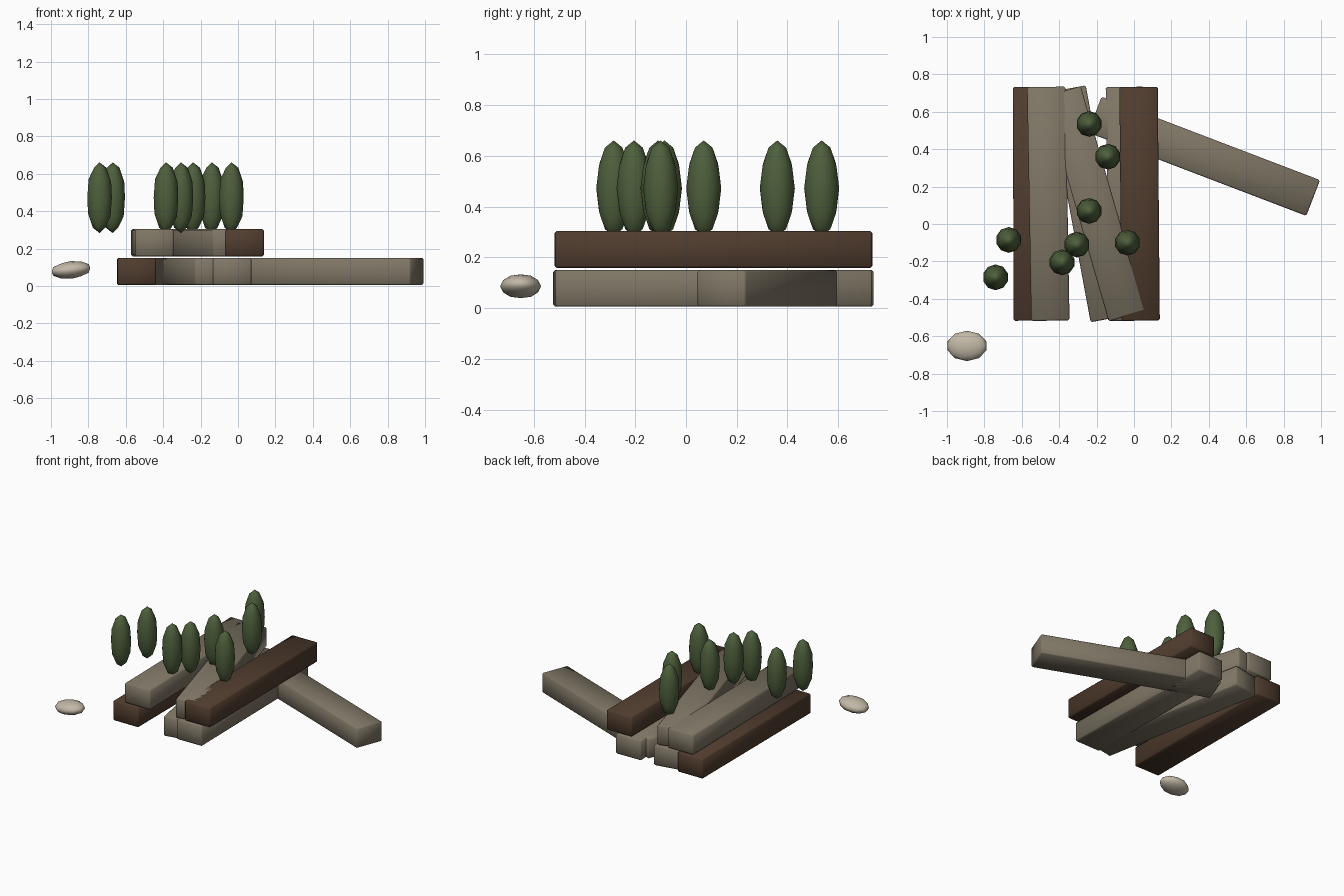
import bpy
from math import radians

cube = bpy.data.objects.get("Cube")
if cube:
    bpy.data.objects.remove(cube, do_unlink=True)


def material(name, rgb):
    mat = bpy.data.materials.new(name)
    mat.use_nodes = True
    colour = (*rgb, 1)
    mat.diffuse_color = colour
    mat.node_tree.nodes["Principled BSDF"].inputs["Base Color"].default_value = colour
    return mat


dark_wood = material("dark_wood", (0.08, 0.045, 0.027))
grey_wood = material("weathered_wood", (0.21, 0.18, 0.13))
leaf = material("leaf_green", (0.075, 0.115, 0.045))
stone = material("pale_stone", (0.54, 0.48, 0.38))


def finish(obj, name, mat):
    obj.name = name
    obj.data.materials.append(mat)
    for poly in obj.data.polygons:
        poly.use_smooth = True
    return obj


# A squared beam, lying along y before it is turned
def beam(name, x, y, layer, angle, mat):
    bpy.ops.mesh.primitive_cube_add(size=1, location=(x, y, 0.078 + 0.153 * layer))
    obj = finish(bpy.context.object, name, mat)
    obj.scale = (0.205, 1.25, 0.145)
    bpy.ops.object.transform_apply(location=False, rotation=False, scale=True)
    obj.rotation_euler.z = radians(angle)
    bevel = obj.modifiers.new("worn_edges", "BEVEL")
    bevel.width = 0.008
    bevel.segments = 1


# A faceted egg shape, for bushes and the stone
def blob(name, centre, radii, mat, tilt=0):
    bpy.ops.mesh.primitive_ico_sphere_add(subdivisions=2, radius=1, location=centre)
    obj = finish(bpy.context.object, name, mat)
    obj.scale = radii
    obj.rotation_euler.y = radians(tilt)


# Lower layer of beams
beam("lower_dark_beam", -0.543, 0.108, 0, 0.2, dark_wood)
beam("lower_slanted_beam", -0.245, 0.108, 0, 10.5, grey_wood)
beam("lower_straight_beam", -0.04, 0.108, 0, 0.8, grey_wood)
beam("lower_long_reaching_beam", 0.374, 0.362, 0, 69.1, grey_wood)

# Upper layer of beams
beam("upper_grey_beam", -0.458, 0.108, 1, 1, grey_wood)
beam("upper_slanted_beam", -0.21, 0.108, 1, 16.1, grey_wood)
beam("upper_dark_beam", 0.03, 0.108, 1, 0.5, dark_wood)

# Bushes standing over the beams
bushes = [(-0.24, 0.535), (-0.14, 0.36), (-0.24, 0.07), (-0.035, -0.1),
          (-0.305, -0.11), (-0.385, -0.205), (-0.67, -0.085), (-0.74, -0.285)]
for i, (x, y) in enumerate(bushes, 1):
    blob(f"bush_{i}", (x, y, 0.472), (0.069, 0.069, 0.189), leaf)

# Loose stone at the front corner
blob("stone", (-0.893, -0.652, 0.086), (0.109, 0.081, 0.047), stone, -6)
